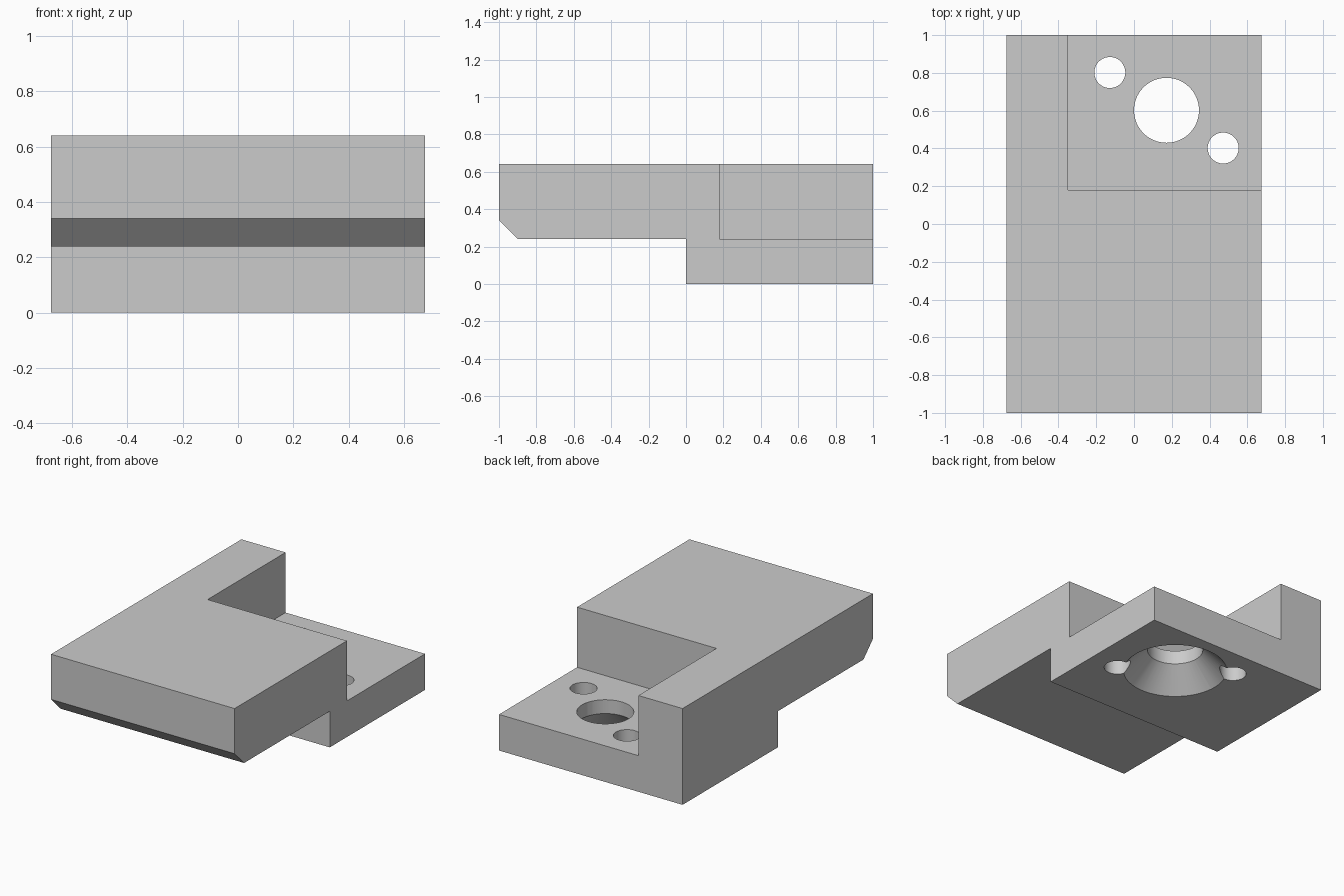
import bpy, bmesh, math
from mathutils import Matrix

if "Cube" in bpy.data.objects:
    bpy.data.objects.remove(bpy.data.objects["Cube"], do_unlink=True)

W, H, STEP = 0.675, 0.64, 0.24   # half width, full height, ledge height

grey = bpy.data.materials.new("plain_grey")
grey.use_nodes = True
grey.diffuse_color = (0.6, 0.6, 0.6, 1)
grey.node_tree.nodes["Principled BSDF"].inputs["Base Color"].default_value = (0.6, 0.6, 0.6, 1)


def make_object(name, bm):
    bmesh.ops.recalc_face_normals(bm, faces=bm.faces)
    mesh = bpy.data.meshes.new(name)
    bm.to_mesh(mesh)
    bm.free()
    mesh.materials.append(grey)
    obj = bpy.data.objects.new(name, mesh)
    bpy.context.collection.objects.link(obj)
    return obj


def cut(target, cutter):
    mod = target.modifiers.new("cut", "BOOLEAN")
    mod.operation, mod.solver, mod.object = "DIFFERENCE", "EXACT", cutter
    cutter.hide_render = True
    bpy.context.view_layer.objects.active = target
    bpy.ops.object.modifier_apply(modifier=mod.name)
    bpy.data.objects.remove(cutter, do_unlink=True)


def cone_cutter(name, x, y, z0, z1, r0, r1):
    bm = bmesh.new()
    bmesh.ops.create_cone(bm, cap_ends=True, segments=64, radius1=r0, radius2=r1,
                          depth=z1 - z0, matrix=Matrix.Translation((x, y, (z0 + z1) / 2)))
    return make_object(name, bm)


# Stepped block: side profile with chamfered nose, extruded across the width
profile = [(-1, H), (-1, 0.34), (-0.9, STEP), (0, STEP), (0, 0), (1, 0), (1, H)]
bm = bmesh.new()
face = bm.faces.new([bm.verts.new((-W, y, z)) for y, z in profile])
side = bmesh.ops.extrude_face_region(bm, geom=[face])
bmesh.ops.translate(bm, vec=(2 * W, 0, 0),
                    verts=[g for g in side["geom"] if isinstance(g, bmesh.types.BMVert)])
block = make_object("mounting_block", bm)

# Corner pocket that leaves the thin mounting ledge
bm = bmesh.new()
bmesh.ops.create_cube(bm, size=2)
for v in bm.verts:
    v.co = (-0.35 if v.co.x < 0 else 1, 0.18 if v.co.y < 0 else 1.3,
            STEP if v.co.z < 0 else 1)
cut(block, make_object("pocket_cutter", bm))

# Central bore, its countersink underneath, and two diagonal screw holes
X, Y = 0.172, 0.602
cut(block, cone_cutter("bore_cutter", X, Y, -0.1, 0.4, 0.172, 0.172))
cut(block, cone_cutter("countersink_cutter", X, Y, -0.05, 0.149, 0.37, 0.171))
for s in (-1, 1):
    cut(block, cone_cutter("screw_hole_cutter", X + s * 0.3, Y - s * 0.2,
                           -0.1, 0.4, 0.082, 0.082))

# Smooth hole walls, crisp block edges
bpy.ops.object.select_all(action="DESELECT")
block.select_set(True)
bpy.context.view_layer.objects.active = block
bpy.ops.object.shade_smooth_by_angle(angle=math.radians(30))
